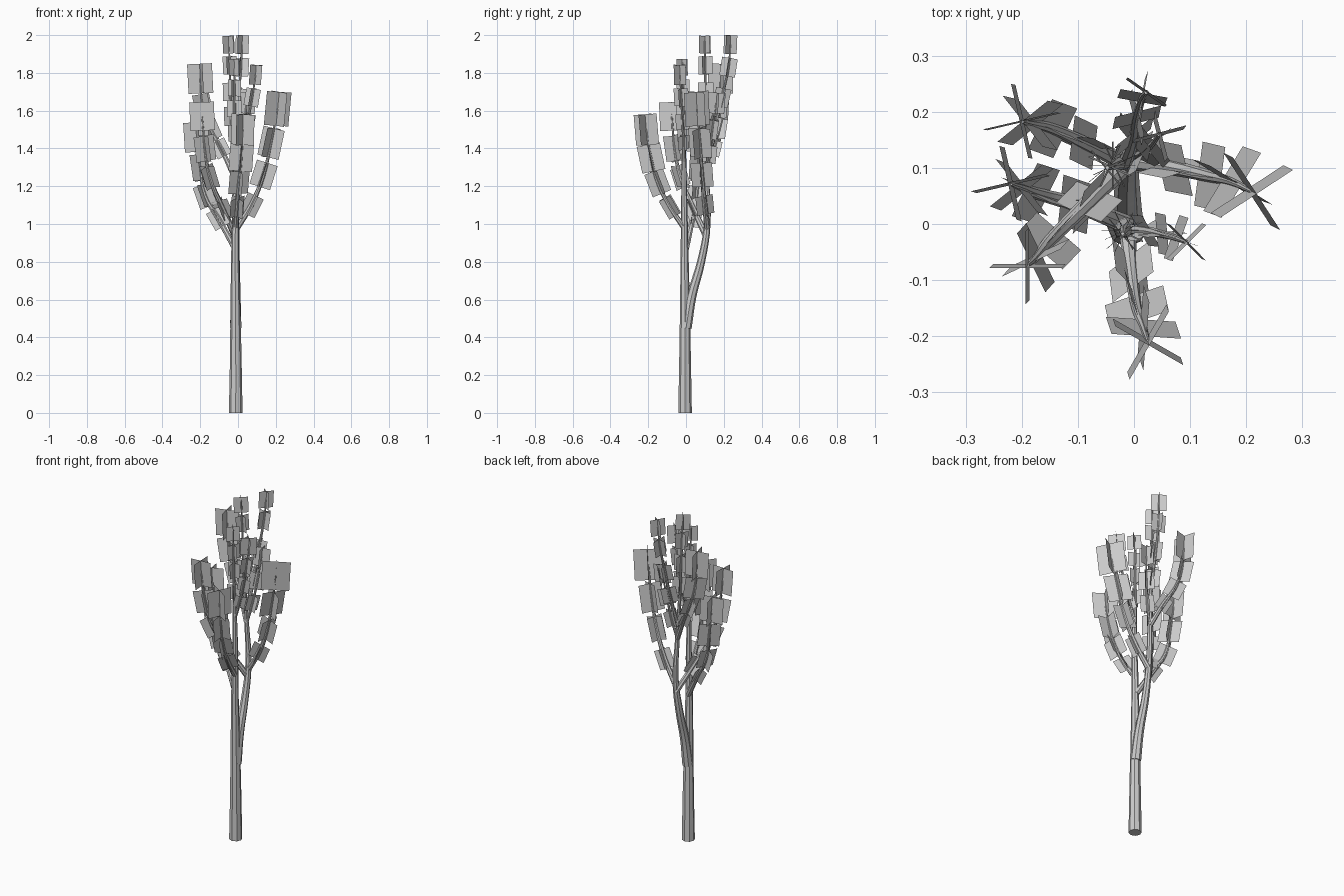
import bpy, bmesh
from math import cos, sin, radians
from mathutils import Vector

if "Cube" in bpy.data.objects:
    bpy.data.objects.remove(bpy.data.objects["Cube"])


def limb(name, points, r0, r1, power=1.0):
    """Tapered round limb through the points."""
    cu = bpy.data.curves.new(name, 'CURVE')
    cu.dimensions = '3D'
    cu.bevel_depth = 1.0
    cu.bevel_resolution = 2
    cu.resolution_u = 4
    cu.use_fill_caps = True
    sp = cu.splines.new('BEZIER')
    sp.bezier_points.add(len(points) - 1)
    for i, (bp, p) in enumerate(zip(sp.bezier_points, points)):
        bp.co = p
        bp.handle_left_type = bp.handle_right_type = 'AUTO'
        bp.radius = r0 + (r1 - r0) * (i / (len(points) - 1)) ** power
    ob = bpy.data.objects.new(name, cu)
    bpy.context.collection.objects.link(ob)
    bpy.ops.object.select_all(action='DESELECT')
    ob.select_set(True)
    bpy.context.view_layer.objects.active = ob
    bpy.ops.object.convert(target='MESH')
    bpy.ops.object.shade_smooth_by_angle()


def leaves(name, points, s0, s1, angle):
    """Two crossed cards at every point, aligned with the limb."""
    bm = bmesh.new()
    pts = [Vector(p) for p in points]
    n = len(pts)
    for i in range(1, n):
        t = (pts[min(i + 1, n - 1)] - pts[i - 1]).normalized()
        if i == n - 1:
            t = (t + Vector((0, 0, 1))).normalized()
        size = s0 + (s1 - s0) * (i - 1) / max(n - 2, 1)
        a0 = radians(angle + 25 * (n - 1 - i))
        side = Vector((cos(a0), sin(a0), 0))
        side = (side - t * side.dot(t)).normalized()
        for d in (side, t.cross(side)):
            w, h = d * size * 0.5, t * size * 0.58
            bm.faces.new([bm.verts.new(pts[i] + v)
                          for v in (-w - h, w - h, w + h, -w + h)])
    me = bpy.data.meshes.new(name)
    bm.to_mesh(me)
    bm.free()
    bpy.context.collection.objects.link(bpy.data.objects.new(name, me))


# Trunk and the second stem that forks off it
limb("trunk", [(-.012, -.005, 0), (-.012, -.005, .3), (-.014, -.006, .6),
               (-.015, -.008, .9), (-.012, -.01, 1.2), (-.018, -.012, 1.5),
               (-.02, -.018, 1.86)], .036, .004)
limb("second_stem", [(-.012, 0, .45), (-.012, .03, .62), (-.012, .08, .8),
                     (-.01, .113, 1.0), (-.02, .11, 1.25), (-.035, .105, 1.55),
                     (-.048, .1, 1.97)], .03, .004)

# Side branches: path, base radius, first and last leaf size, leaf angle at tip
branches = {
    "front": ([(-.012, -.01, .98), (-.005, -.085, 1.09), (.005, -.15, 1.22),
               (.017, -.185, 1.35), (.025, -.21, 1.5)], .015, .095, .14, -30),
    "left": ([(-.015, 0, .87), (-.105, .035, 1.03), (-.175, .055, 1.15),
              (-.2, .065, 1.3), (-.22, .072, 1.46)], .017, .09, .135, 13),
    "left_front": ([(-.012, .11, .93), (-.08, .04, 1.08), (-.15, -.03, 1.25),
                    (-.175, -.06, 1.4), (-.19, -.075, 1.57)], .018, .09, .13, 90),
    "right": ([(-.005, .113, .98), (.07, .1, 1.1), (.135, .085, 1.26),
               (.175, .075, 1.43), (.21, .058, 1.61)], .017, .095, .155, 33),
    "left_back": ([(-.02, .11, 1.25), (-.09, .145, 1.4), (-.145, .17, 1.5),
                   (-.185, .18, 1.62), (-.2, .183, 1.77)], .015, .08, .135, 13),
    "right_small": ([(-.015, -.01, 1.32), (.02, -.012, 1.43), (.05, -.018, 1.54),
                     (.075, -.025, 1.67), (.093, -.032, 1.79)], .01, .065, .09, -45),
    "back": ([(-.015, .11, 1.35), (0, .155, 1.52), (.005, .19, 1.67),
              (.015, .225, 1.83), (.022, .235, 1.95)], .012, .085, .085, -35),
}
for name, (path, r, s0, s1, ang) in branches.items():
    limb(name + "_branch", path, r, .004)
    leaves(name + "_leaves", path, s0, s1, ang)

# Leaves around the two stem tops
leaves("trunk_top_leaves", [(-.015, -.012, 1.35), (-.018, -.012, 1.48),
                            (-.02, -.012, 1.61), (-.018, -.015, 1.72),
                            (-.02, -.02, 1.83)], .075, .075, 40)
leaves("stem_top_leaves", [(-.03, .105, 1.42), (-.035, .105, 1.57),
                           (-.038, .105, 1.7), (-.043, .103, 1.84),
                           (-.05, .1, 1.95)], .085, .08, 40)
# Inner sprig between the stem and the back branch
sprig = [(-.02, .11, 1.25), (.01, .125, 1.37), (.03, .14, 1.5), (.045, .16, 1.64)]
limb("inner_sprig", sprig, .009, .004)
leaves("inner_sprig_leaves", sprig, .08, .095, 15)
